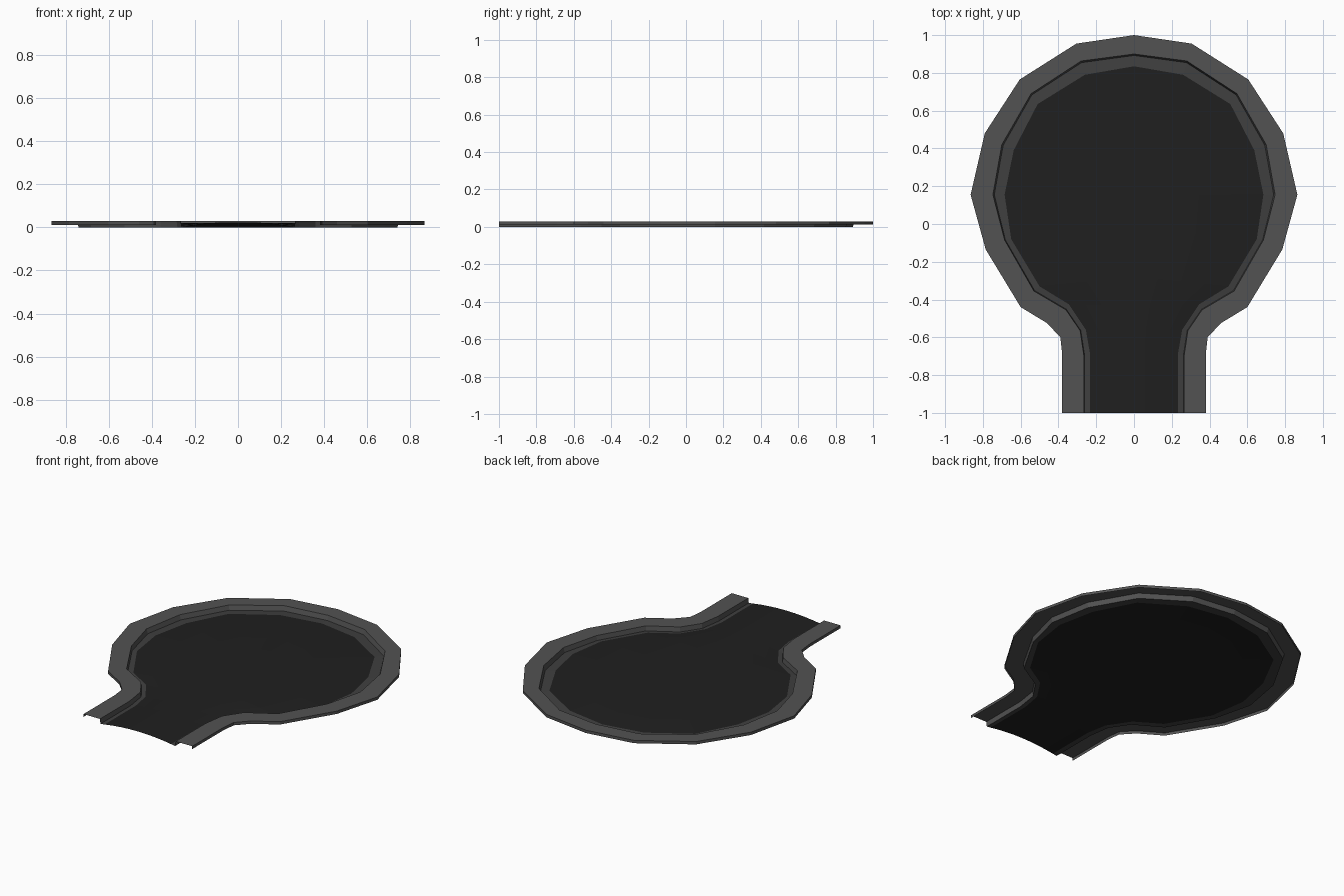
import bpy, bmesh
from mathutils import Vector

if "Cube" in bpy.data.objects:
    bpy.data.objects.remove(bpy.data.objects["Cube"])

# Half outlines (x >= 0), from the head of the turning circle to the open end
OUTER = [(0, 1), (.305, .955), (.605, .765), (.79, .48), (.865, .155), (.785, -.135),
         (.6, -.44), (.46, -.525), (.39, -.6), (.38, -.69), (.38, -1)]
CURB = [(0, .9), (.28, .863), (.545, .69), (.70, .42), (.747, .155), (.685, -.085),
        (.53, -.355), (.36, -.455), (.285, -.565), (.265, -.7), (.265, -1)]
ROAD = [(0, .835), (.26, .79), (.51, .635), (.637, .39), (.685, .155), (.65, -.08),
        (.5, -.33), (.345, -.425), (.255, -.56), (.232, -.69), (.232, -1)]
SPINE = [(0, .155)] * 5 + [(0, y) for y in (-.03, -.28, -.425, -.56, -.69, -1)]
TOP, SKIRT, GUTTER, EDGE, CROWN = .03, .012, 0, .004, .022


def blend(a, b, t):
    return [tuple(Vector(p).lerp(Vector(q), t)) for p, q in zip(a, b)]


def material(name, value):
    m = bpy.data.materials.new(name)
    m.diffuse_color = (value, value, value, 1)
    m.use_nodes = True
    m.node_tree.nodes["Principled BSDF"].inputs["Base Color"].default_value = m.diffuse_color
    return m


def strip(name, loops, mat):
    """Bridge successive (half outline, height) loops, then mirror across x."""
    bm = bmesh.new()
    rows = [[bm.verts.new((x, y, z)) for x, y in pts] for pts, z in loops]
    for a, b in zip(rows, rows[1:]):
        for i in range(len(a) - 1):
            bm.faces.new((a[i], a[i + 1], b[i + 1], b[i]))
    bmesh.ops.remove_doubles(bm, verts=bm.verts, dist=1e-5)
    bmesh.ops.dissolve_degenerate(bm, edges=bm.edges, dist=1e-5)
    mesh = bpy.data.meshes.new(name)
    bm.to_mesh(mesh)
    bm.free()
    mesh.materials.append(mat)
    ob = bpy.data.objects.new(name, mesh)
    bpy.context.collection.objects.link(ob)
    mod = ob.modifiers.new("mirror", 'MIRROR')
    mod.merge_threshold = 1e-4
    return ob


paving = material("paving", .085)
concrete = material("concrete", .05)
asphalt = material("asphalt", .014)

# Raised pavement with its outer skirt
strip("sidewalk", [(OUTER, SKIRT), (OUTER, TOP), (CURB, TOP)], paving)

# Curb face
CURB_FOOT = blend(CURB, ROAD, .12)
strip("curb", [(CURB, TOP), (CURB_FOOT, GUTTER)], paving)

# Gutter sloping up to the road edge
strip("gutter", [(CURB_FOOT, GUTTER), (ROAD, EDGE)], concrete)

# Cambered road surface
strip("road", [(blend(ROAD, SPINE, t), EDGE + (CROWN - EDGE) * (1 - (1 - t) ** 2))
               for t in (0, .25, .5, .75, 1)], asphalt)
